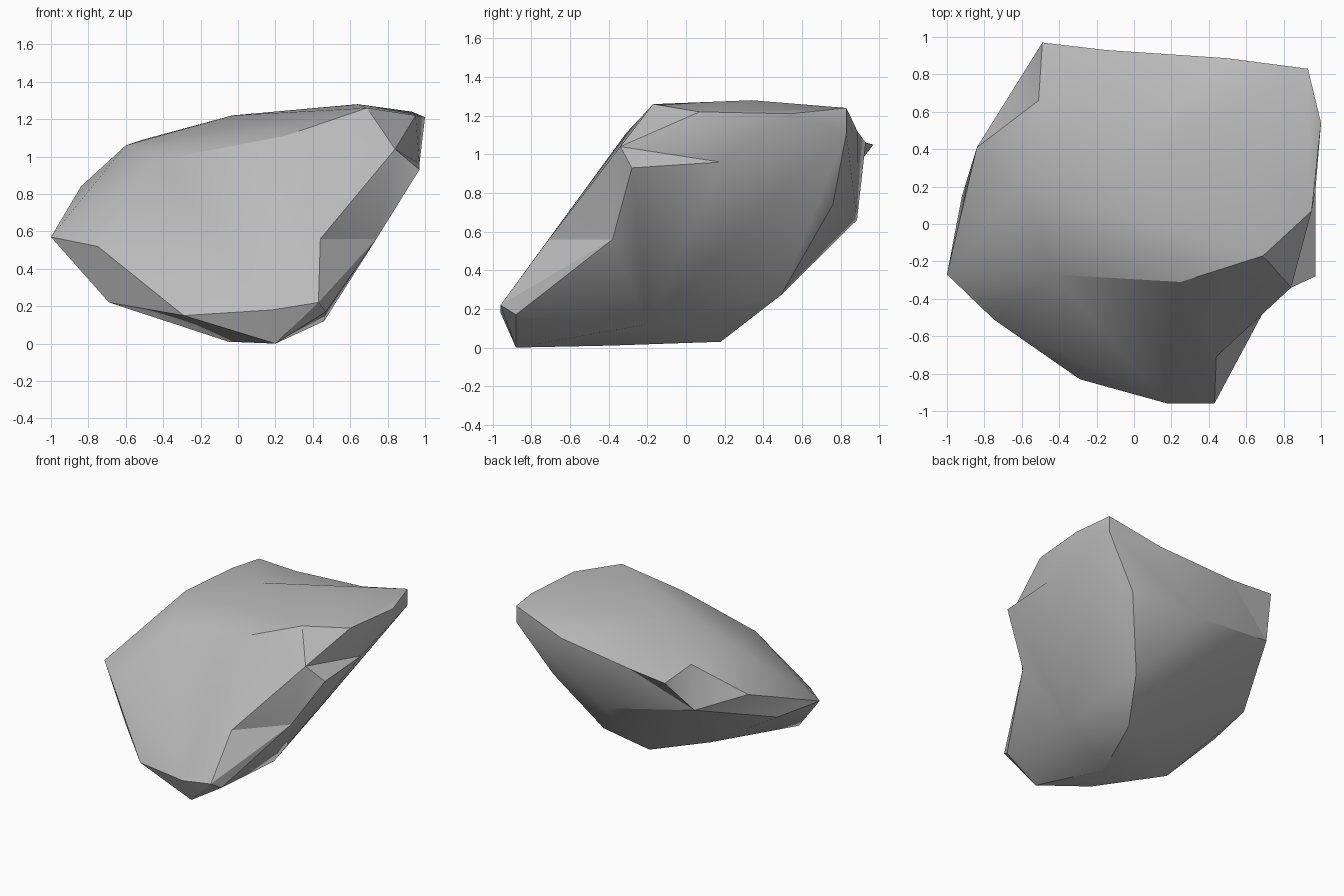
import bpy, bmesh, math

cube = bpy.data.objects.get("Cube")
if cube:
    bpy.data.objects.remove(cube, do_unlink=True)

# Corner points of the boulder, by region
corners = {
    # Crown
    "crown_right": (-.6, .19, 1.06), "crown_middle": (-.03, .34, 1.22),
    "crown_left": (.64, .34, 1.28), "notch": (-.51, .66, 1.09),
    "shoulder": (-.84, .41, .84),
    # Back rim
    "beak": (-.49, .97, 1.05), "rim_middle": (.49, .887, 1.12),
    "rim_corner": (.93, .83, 1.24), "rim_under": (.93, .83, 1.11),
    # Front ridge
    "ridge_tip": (-1, -.27, .57), "ridge_right": (-.43, -.27, .98),
    "ridge_middle": (.25, -.31, 1.11), "ridge_left": (.69, -.17, 1.26),
    # Left side ledge
    "ledge_front": (.84, -.34, 1.04), "ledge_low": (.97, -.28, .93),
    "ledge_mid": (.97, .18, .96), "ledge_top": (.95, .07, 1.22),
    "ledge_back": (1, .54, 1.21),
    # Front toe
    "toe": (.43, -.96, .22), "toe_low": (.47, -.88, .17),
    "toe_middle": (.18, -.96, .18), "toe_right": (-.29, -.83, .15),
    "cheek_top": (-.75, -.51, .52), "cheek_low": (-.69, -.45, .22),
    # Underside
    "foot": (.2, -.88, 0), "sole_right": (-.05, -.4, .01),
    "sole_back": (.2, .18, .03), "sole_side": (-.3, .12, .2),
    "sole_left": (.46, -.2, .12), "heel": (.39, .49, .27),
    # Lower back
    "back_middle": (.1, .885, .66), "back_left": (.65, .76, .74),
    "back_right": (-.615, .77, .79), "flank": (-.92, .15, .58),
}

bm = bmesh.new()
point = {name: bm.verts.new(co) for name, co in corners.items()}


def turn(a, b):
    """Swap the ridge between two corners for the valley across it."""
    edge = bm.edges.get((point[a], point[b]))
    if edge:
        bmesh.utils.edge_rotate(edge)


def dent(a, b, name, co):
    """Split the ridge between two corners and press it into a hollow."""
    ends = (point[a], point[b])
    edge = bm.edges.get(ends)
    if not edge:
        return
    loops = [list(f.verts) for f in edge.link_faces]
    point[name] = bm.verts.new(co)
    bmesh.ops.delete(bm, geom=[edge], context='EDGES')
    for loop in loops:
        for end in ends:
            bm.faces.new([point[name] if v == end else v for v in loop])


# Rock shell wrapped around the corners
bmesh.ops.convex_hull(bm, input=list(bm.verts))

# Hollow edge down the front left
dent("ledge_front", "toe", "front_hollow", (.44, -.71, .56))
dent("ledge_low", "toe", "side_hollow", (.74, -.38, .56))
turn("ledge_low", "toe_low")
turn("ledge_low", "front_hollow")

# Sloping ledge on the left
turn("ledge_low", "ledge_back")
turn("ledge_low", "ledge_top")

# Jutting beak at the back
turn("beak", "shoulder")
turn("beak", "rim_corner")
dent("beak", "rim_middle", "rim_dip", (-.15, .93, 1.06))
turn("beak", "back_middle")

# Shallow valley across the underside
turn("foot", "sole_back")

loose = [v for v in bm.verts if not v.link_faces]
bmesh.ops.delete(bm, geom=loose, context='VERTS')
bmesh.ops.recalc_face_normals(bm, faces=list(bm.faces))

mesh = bpy.data.meshes.new("boulder")
bm.to_mesh(mesh)
bm.free()
boulder = bpy.data.objects.new("boulder", mesh)
bpy.context.scene.collection.objects.link(boulder)

# Plain stone grey
stone = bpy.data.materials.new("stone_grey")
stone.use_nodes = True
grey = (.5, .5, .5, 1)
stone.diffuse_color = grey
for node in stone.node_tree.nodes:
    if node.type == 'BSDF_PRINCIPLED':
        node.inputs["Base Color"].default_value = grey
mesh.materials.append(stone)

# Soft facets with crisp ridges
for other in bpy.context.selected_objects:
    other.select_set(False)
boulder.select_set(True)
bpy.context.view_layer.objects.active = boulder
bpy.ops.object.shade_smooth_by_angle(angle=math.radians(30))
